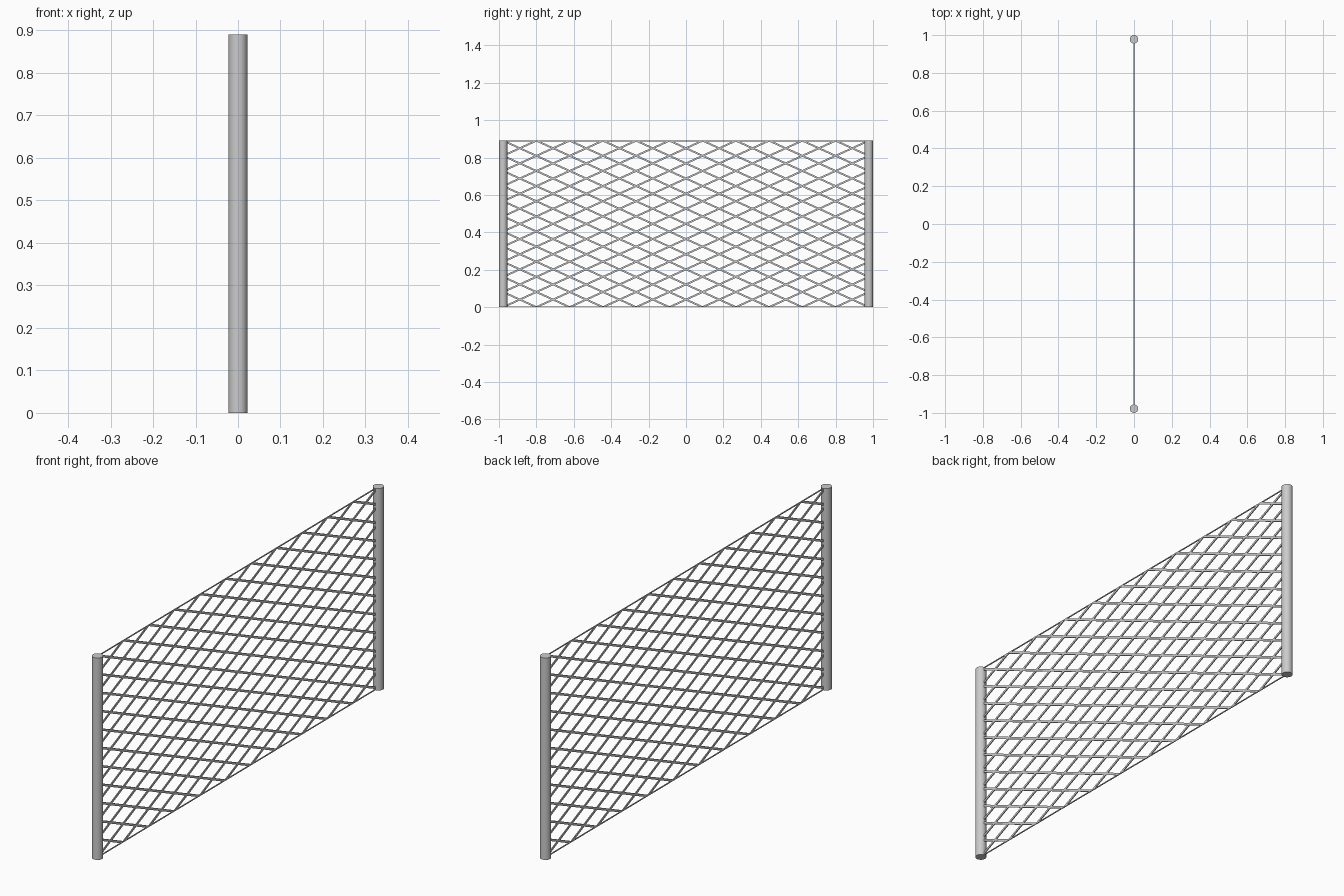
import bpy, bmesh, math
from mathutils import Matrix, Vector

if "Cube" in bpy.data.objects:
    bpy.data.objects.remove(bpy.data.objects["Cube"])

H = 0.89            # fence height
R = 0.0225          # post radius
Y = 1.0 - R         # post centre offset
N = 11              # mesh cells in each direction
WIRE_W, WIRE_T = 0.0095, 0.004


def add_object(name, bm):
    mesh = bpy.data.meshes.new(name)
    bm.to_mesh(mesh)
    bm.free()
    obj = bpy.data.objects.new(name, mesh)
    bpy.context.collection.objects.link(obj)
    return obj


def add_bar(bm, a, b, width, thick):
    """Flat bar in the x = 0 plane between two (y, z) points."""
    dy, dz = b[0] - a[0], b[1] - a[1]
    mat = (Matrix.Translation((0, (a[0] + b[0]) / 2, (a[1] + b[1]) / 2))
           @ Matrix.Rotation(math.atan2(dz, dy), 4, 'X')
           @ Matrix.Diagonal((thick, math.hypot(dy, dz), width, 1)))
    bmesh.ops.create_cube(bm, size=1, matrix=mat)


# round end posts
for name, y in (("front_post", -Y), ("back_post", Y)):
    bpy.ops.mesh.primitive_cylinder_add(vertices=24, radius=R, depth=H,
                                        location=(0, y, H / 2))
    bpy.context.object.name = name
    bpy.ops.object.shade_smooth_by_angle(angle=math.radians(40))

# crossing diagonal wires, trimmed to the fence rectangle
bm = bmesh.new()
for k in range(1 - N, N):
    z = k * H / N
    add_bar(bm, (-Y, z), (Y, z + H), WIRE_W, WIRE_T)
    add_bar(bm, (Y, z), (-Y, z + H), WIRE_W, WIRE_T)
for co, no in (((0, 0, 0), (0, 0, -1)), ((0, 0, H), (0, 0, 1)),
               ((0, -Y, 0), (0, -1, 0)), ((0, Y, 0), (0, 1, 0))):
    bmesh.ops.bisect_plane(bm, geom=bm.verts[:] + bm.edges[:] + bm.faces[:],
                           plane_co=Vector(co), plane_no=Vector(no),
                           clear_outer=True)
add_object("wire_mesh", bm)

# thin wires along the top and bottom edges
for name, z in (("bottom_wire", 0.002), ("top_wire", H - 0.002)):
    bm = bmesh.new()
    add_bar(bm, (-Y, z), (Y, z), 0.004, WIRE_T)
    add_object(name, bm)
